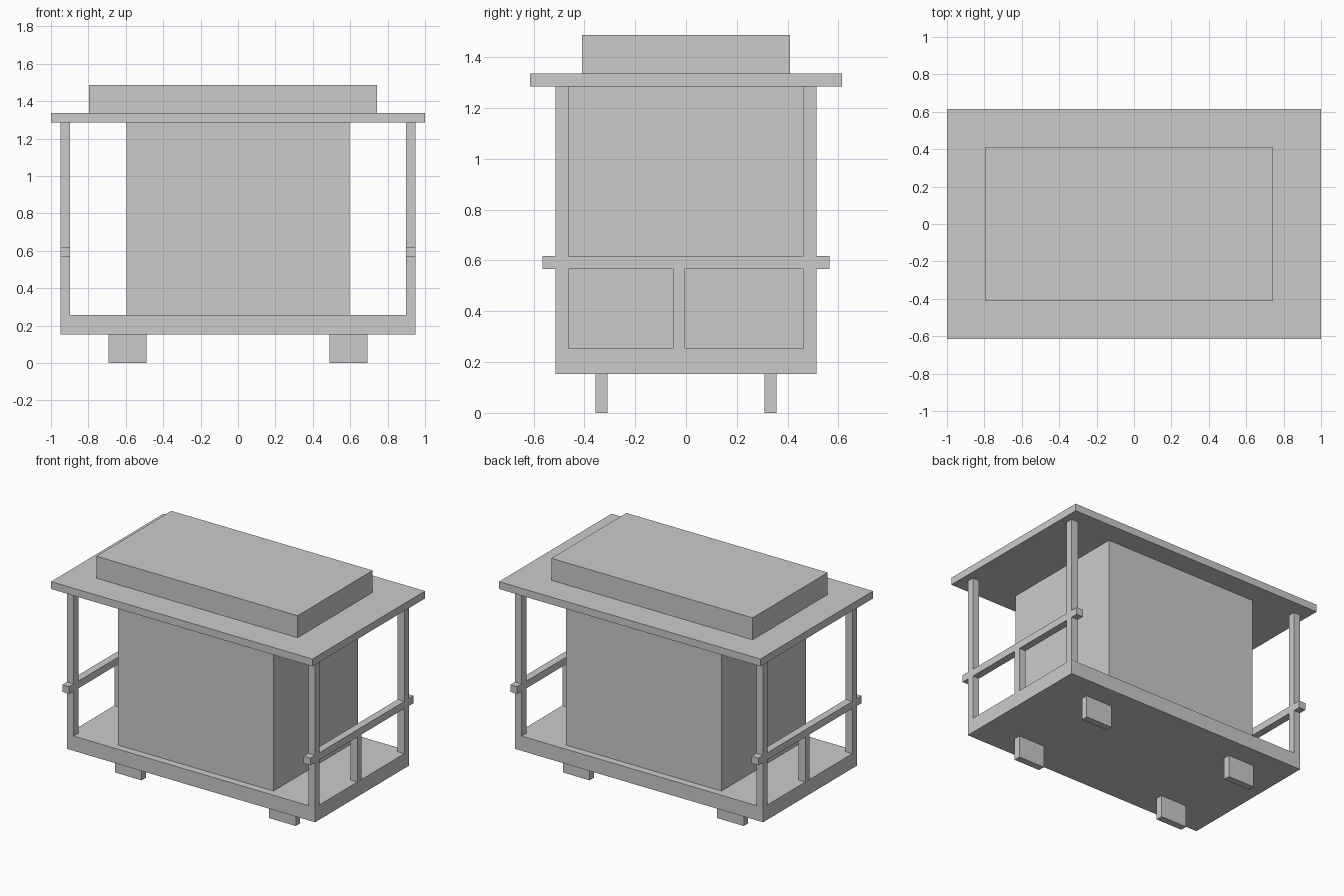
import bpy
import bmesh

if "Cube" in bpy.data.objects:
    bpy.data.objects.remove(bpy.data.objects["Cube"])


def box(name, x, y, z):
    """Axis-aligned box from (min, max) ranges."""
    bm = bmesh.new()
    bmesh.ops.create_cube(bm, size=1)
    for v in bm.verts:
        for i, (lo, hi) in enumerate((x, y, z)):
            v.co[i] = (v.co[i] * (hi - lo))
    mesh = bpy.data.meshes.new(name)
    bm.to_mesh(mesh)
    bm.free()
    obj = bpy.data.objects.new(name, mesh)
    obj.location = [(lo + hi) / 2 for lo, hi in (x, y, z)]
    bpy.context.collection.objects.link(obj)
    return obj


def span(centre, size):
    return (centre - size / 2, centre + size / 2)


FLOOR, CEILING = 0.256, 1.285
RAIL_Z = (0.567, 0.617)

# Platform, cabin and roof
box("platform", (-0.949, 0.949), (-0.513, 0.513), (0.154, FLOOR))
box("cabin", (-0.595, 0.595), (-0.462, 0.462), (FLOOR, CEILING))
box("roof", (-1, 1), (-0.615, 0.615), (CEILING, 1.336))
box("roof_top_box", (-0.797, 0.743), (-0.41, 0.41), (1.336, 1.488))

for sx, side in ((-1, "left"), (1, "right")):
    bar_x = span(sx * 0.923, 0.051)
    # End railing and its middle post (off-centre, turned around at the other end)
    box(f"{side}_rail", bar_x, (-0.564, 0.564), RAIL_Z)
    box(f"{side}_middle_post", bar_x, span(-sx * 0.027, 0.047), (FLOOR, RAIL_Z[0]))
    for sy, end in ((-1, "front"), (1, "back")):
        # Corner posts, stopped above and below the rail
        post_y = span(sy * 0.488, 0.051)
        box(f"{side}_{end}_lower_post", bar_x, post_y, (FLOOR, RAIL_Z[0]))
        box(f"{side}_{end}_upper_post", bar_x, post_y, (RAIL_Z[1], CEILING))
        # Feet
        box(f"{side}_{end}_foot", span(sx * 0.59, 0.204), span(sy * 0.333, 0.048), (0, 0.154))
